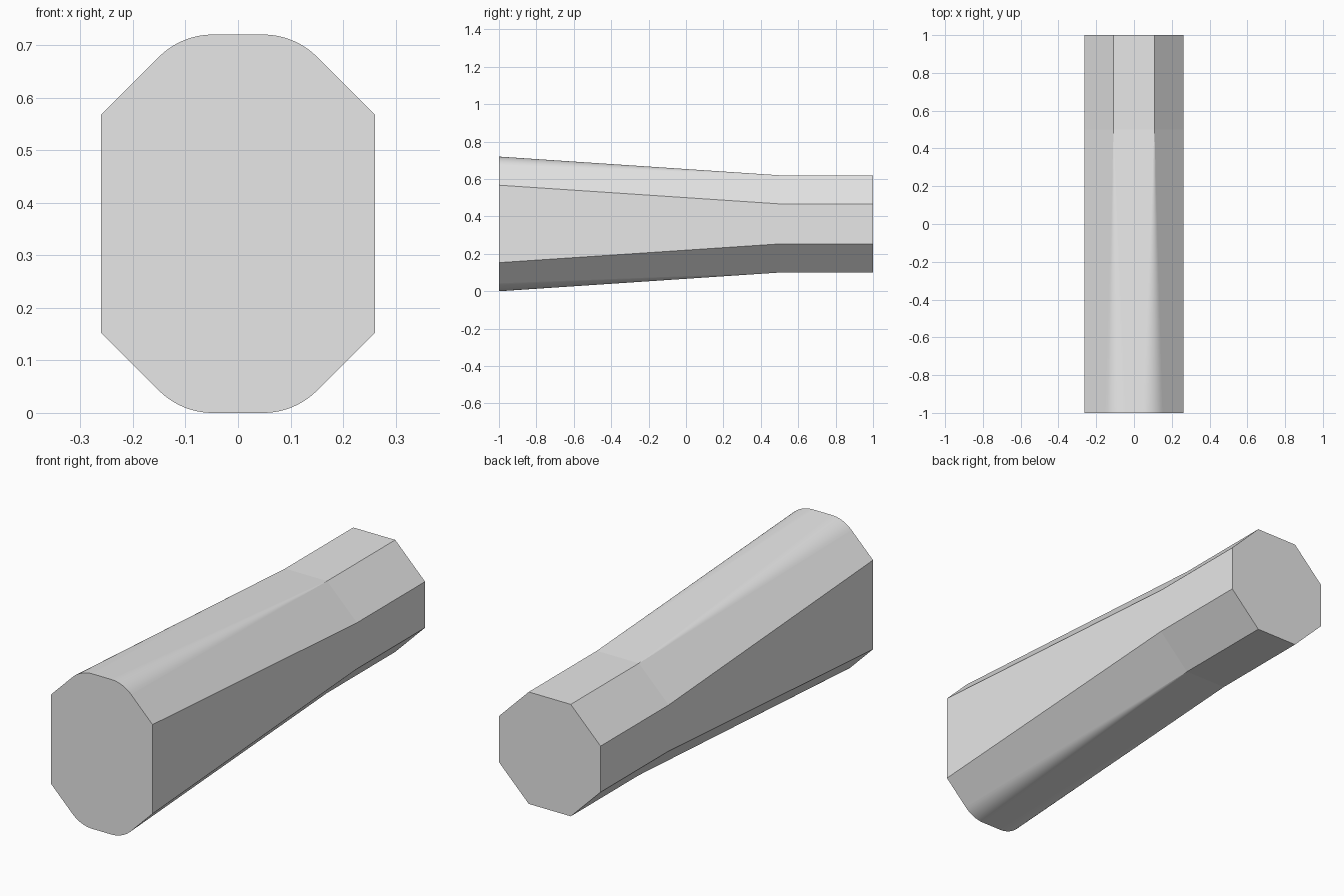
import bpy, bmesh, math
from mathutils import Vector

cube = bpy.data.objects.get("Cube")
if cube:
    bpy.data.objects.remove(cube, do_unlink=True)

HALF_W = 0.261      # half width of the handle
CHAMFER = 0.153     # 45 degree corner cut
MID_Z = 0.36
STEPS = 12          # facets in each rounded shoulder
FLAT_X = HALF_W - CHAMFER


def section(y, half_h, setback):
    """Octagon ring with its top and bottom corners rounded by setback."""
    corner = Vector((FLAT_X, half_h))
    slope = Vector((1, -1)).normalized()
    radius = setback / math.tan(math.pi / 8)
    centre = corner + Vector((-setback, -radius))
    arc = [centre + radius * Vector((math.sin(a), math.cos(a)))
           for a in (math.pi / 4 * i / STEPS for i in range(STEPS + 1))]
    quarter = arc + [Vector((HALF_W, half_h - CHAMFER))]
    right = quarter + [Vector((p.x, -p.y)) for p in reversed(quarter)]
    ring = right + [Vector((-p.x, p.y)) for p in reversed(right)]
    return [(p.x, y, MID_Z + p.y) for p in ring]


# Handle: tall rounded front tapering to a plain octagonal back
bm = bmesh.new()
stations = [(-1, 0.36, 0.06), (0.5, 0.26, 0), (1, 0.26, 0)]
# subdivide the taper so the rounding fades evenly
first, last = stations[0], stations[1]
taper = [tuple(a + (b - a) * t / 6 for a, b in zip(first, last)) for t in range(6)]
rings = [[bm.verts.new(p) for p in section(*s)] for s in taper + stations[1:]]
n = len(rings[0])
for a, b in zip(rings, rings[1:]):
    for i in range(n):
        j = (i + 1) % n
        face = bm.faces.new((a[i], a[j], b[j], b[i]))
        # only the narrow strips of the rounded shoulders are smooth
        face.smooth = (a[i].co - a[j].co).length < 0.03
bm.faces.new(rings[0])
bm.faces.new(rings[-1])
bmesh.ops.remove_doubles(bm, verts=bm.verts, dist=0.00005)
bmesh.ops.recalc_face_normals(bm, faces=bm.faces)

mesh = bpy.data.meshes.new("handle")
bm.to_mesh(mesh)
bm.free()
handle = bpy.data.objects.new("handle", mesh)
bpy.context.collection.objects.link(handle)

# Plain grey
grey = bpy.data.materials.new("plain grey")
grey.use_nodes = True
colour = (0.8, 0.8, 0.8, 1)
grey.diffuse_color = colour
grey.node_tree.nodes["Principled BSDF"].inputs["Base Color"].default_value = colour
mesh.materials.append(grey)
